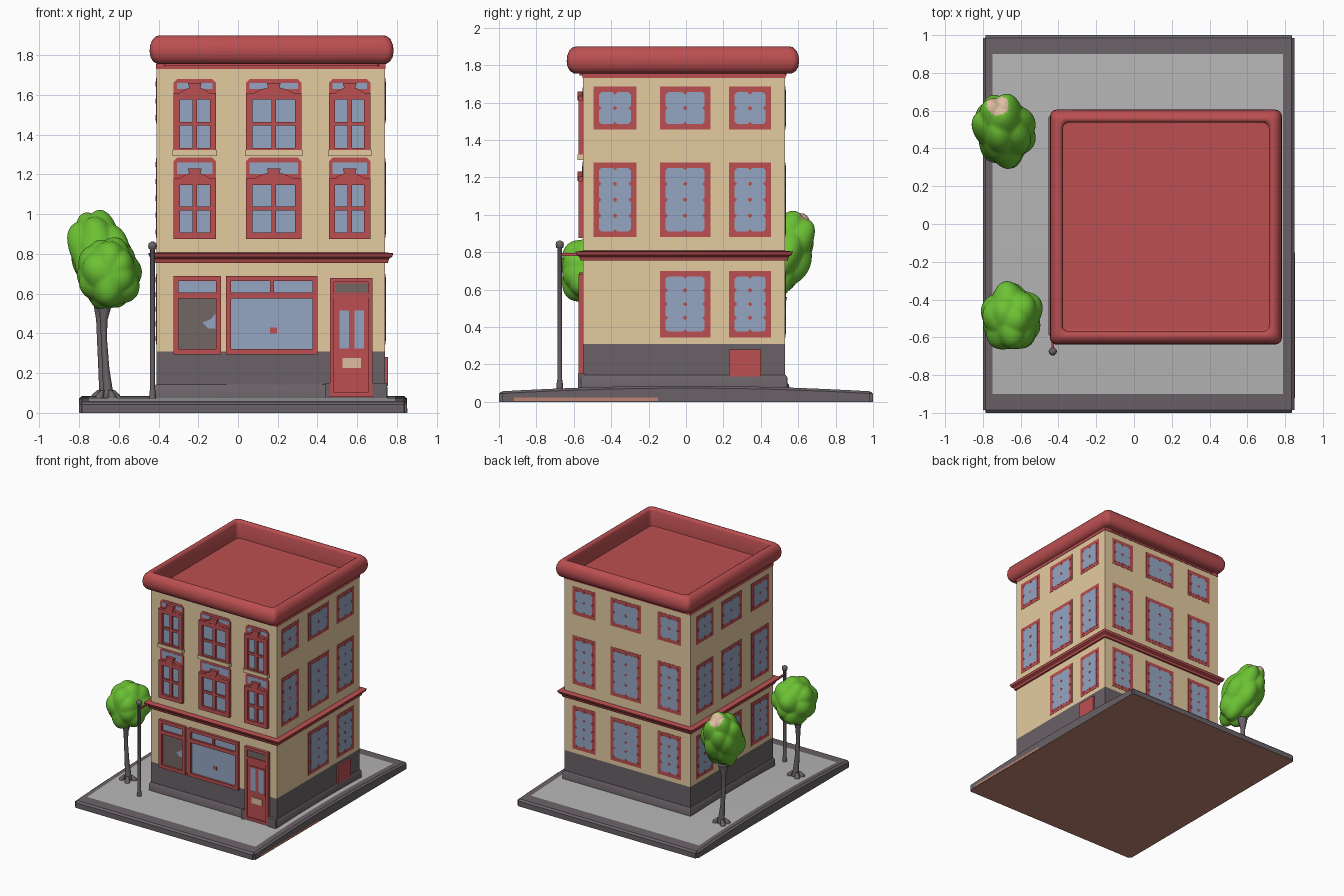
import bpy, bmesh, math, random
from mathutils import Vector

if "Cube" in bpy.data.objects:
    bpy.data.objects.remove(bpy.data.objects["Cube"])

random.seed(7)


def mat(name, r, g, b):
    m = bpy.data.materials.new(name)
    lin = [((c / 255 + 0.055) / 1.055) ** 2.4 for c in (r, g, b)]
    m.diffuse_color = (*lin, 1)
    m.use_nodes = True
    m.node_tree.nodes["Principled BSDF"].inputs["Base Color"].default_value = m.diffuse_color
    return m


RED = mat("brick_red", 188, 79, 81)
TAN = mat("tan_wall", 229, 203, 160)
DARK = mat("dark_grey", 106, 98, 104)
GREY = mat("pavement_grey", 181, 181, 181)
BLUE = mat("glass_blue", 148, 166, 194)
GREEN = mat("leaf_green", 108, 194, 52)
BROWN = mat("clay_brown", 190, 130, 112)
PALE = mat("pale_tip", 222, 190, 160)
DUSK = mat("dusky_glass", 114, 102, 100)

X0, X1, Y0, Y1 = -0.41, 0.74, -0.55, 0.53      # wall rectangle


def finish(name, bm, mats, smooth=None):
    bmesh.ops.recalc_face_normals(bm, faces=bm.faces)
    me = bpy.data.meshes.new(name)
    bm.to_mesh(me)
    bm.free()
    for m in mats:
        me.materials.append(m)
    ob = bpy.data.objects.new(name, me)
    bpy.context.collection.objects.link(ob)
    if smooth:
        bpy.ops.object.select_all(action='DESELECT')
        ob.select_set(True)
        bpy.context.view_layer.objects.active = ob
        bpy.ops.object.shade_smooth_by_angle(angle=math.radians(smooth))
    return ob


def on_wall(face, u, z, d):
    """Point at horizontal u, height z, and distance d out of a wall."""
    return {"front": (u, Y0 - d, z), "back": (u, Y1 + d, z),
            "right": (X1 + d, u, z), "left": (X0 - d, u, z)}[face]


def prism(bm, face, poly, d1, d0=-0.01):
    a = [bm.verts.new(on_wall(face, u, z, d0)) for u, z in poly]
    b = [bm.verts.new(on_wall(face, u, z, d1)) for u, z in poly]
    bm.faces.new(a)
    bm.faces.new(b)
    for i in range(len(a)):
        j = (i + 1) % len(a)
        bm.faces.new((a[i], a[j], b[j], b[i]))


def panel(bm, face, u0, u1, z0, z1, d1, d0=-0.01):
    prism(bm, face, [(u0, z0), (u1, z0), (u1, z1), (u0, z1)], d1, d0)


def frame(bm, u0, u1, z0, z1, w, d):
    panel(bm, "front", u0, u0 + w, z0, z1, d)
    panel(bm, "front", u1 - w, u1, z0, z1, d)
    panel(bm, "front", u0 + w, u1 - w, z0, z0 + w, d)
    panel(bm, "front", u0 + w, u1 - w, z1 - w, z1, d)


def block(name, x0, x1, y0, y1, z0, z1, m):
    bm = bmesh.new()
    bmesh.ops.create_cube(bm, size=1)
    for v in bm.verts:
        v.co = [lo + (c + 0.5) * (hi - lo) for c, lo, hi in zip(v.co, (x0, y0, z0), (x1, y1, z1))]
    return finish(name, bm, [m])


def loft(bm, rings, closed):
    rings = [[bm.verts.new(p) for p in r] for r in rings]
    n = len(rings[0])
    for k in range(len(rings) if closed else len(rings) - 1):
        a, b = rings[k], rings[(k + 1) % len(rings)]
        for i in range(n):
            j = (i + 1) % n
            bm.faces.new((a[i], a[j], b[j], b[i]))
    if not closed:
        bm.faces.new(rings[0])
        bm.faces.new(rings[-1])


def moulding(name, rect, profile, r, m, smooth=40):
    """Sweep a closed (offset, z) profile round a rectangle with rounded corners."""
    x0, x1, y0, y1 = rect
    rings = []
    for o, z in profile:
        ring = []
        for cx, cy, a0 in ((x1 + o - r, y1 + o - r, 0), (x0 - o + r, y1 + o - r, 90),
                           (x0 - o + r, y0 - o + r, 180), (x1 + o - r, y0 - o + r, 270)):
            for k in range(5):
                a = math.radians(a0 + 22.5 * k)
                ring.append((cx + r * math.cos(a), cy + r * math.sin(a), z))
        rings.append(ring)
    bm = bmesh.new()
    loft(bm, rings, True)
    return finish(name, bm, [m], smooth)


def tube(bm, path, n=12):
    """Upright tube through (x, y, z, radius) stations."""
    loft(bm, [[(x + r * math.cos(2 * math.pi * i / n), y + r * math.sin(2 * math.pi * i / n), z)
               for i in range(n)] for x, y, z, r in path], False)


# Ground slab: gently domed, dark kerb around light pavement, clay underside
xs = [-0.80, -0.785, -0.75, 0.79, 0.835, 0.85]
ys = [-1, -0.985, -0.9] + [-0.75 + 0.15 * i for i in range(11)] + [0.9, 0.985, 1]
bm = bmesh.new()
grids = []
for top in (0, 1):
    g = [[None] * len(ys) for _ in xs]
    for i, x in enumerate(xs):
        for j, y in enumerate(ys):
            ex, ey = i in (0, 5), j in (0, len(ys) - 1)
            s = 0.985 if ex and ey else 1
            z = (0.085 - 0.03 * y * y - (0.012 if ex or ey else 0)) if top else 0
            g[i][j] = bm.verts.new((x * s, y * s, z))
    grids.append(g)
for i in range(len(xs) - 1):
    for j in range(len(ys) - 1):
        for t, g in enumerate(grids):
            f = bm.faces.new((g[i][j], g[i + 1][j], g[i + 1][j + 1], g[i][j + 1]))
            inner = i == 2 and 2 <= j <= len(ys) - 4
            f.material_index = 2 if t == 0 else (1 if inner else 0)
lo, hi = grids
rim = [(i, 0) for i in range(len(xs))] + [(len(xs) - 1, j) for j in range(1, len(ys))] \
    + [(i, len(ys) - 1) for i in range(len(xs) - 2, -1, -1)] + [(0, j) for j in range(len(ys) - 2, 0, -1)]
for (a, b), (c, d) in zip(rim, rim[1:] + rim[:1]):
    bm.faces.new((lo[a][b], lo[c][d], hi[c][d], hi[a][b]))
finish("ground_slab", bm, [DARK, GREY, BROWN])
block("slab_edge_stripe", 0.84, 0.852, -0.92, -0.15, 0.003, 0.022, BROWN)

# Building body
block("lower_wall", X0, X1, Y0, Y1, 0.05, 0.31, DARK)
block("upper_wall", X0, X1, Y0, Y1, 0.31, 1.74, TAN)
block("roof_deck", X0 - 0.003, X1 + 0.003, Y0 - 0.003, Y1 + 0.003, 1.73, 1.755, RED)
moulding("plinth", (X0, X1, Y0, Y1),
         [(-0.02, 0.06), (0.012, 0.06), (0.012, 0.13), (0.004, 0.142), (-0.02, 0.142)], 0.005, DARK)
moulding("floor_belt", (X0, X1, Y0, Y1),
         [(-0.02, 0.755), (0.014, 0.755), (0.02, 0.775), (0.035, 0.785), (0.042, 0.803), (-0.02, 0.81)],
         0.008, RED, 25)
moulding("roof_cornice", (-0.445, 0.783, -0.638, 0.605),
         [(-0.11, 1.755), (-0.04, 1.755), (-0.018, 1.768), (-0.005, 1.79), (0, 1.82), (-0.003, 1.85),
          (-0.014, 1.878), (-0.032, 1.895), (-0.05, 1.90), (-0.062, 1.893), (-0.068, 1.88), (-0.068, 1.745),
          (-0.11, 1.745)], 0.035, RED)

# Front upper windows with arched hoods
COLS_X = [(-0.325, -0.11), (0.04, 0.32), (0.457, 0.667)]
red, glass, sill = bmesh.new(), bmesh.new(), bmesh.new()
for z0, z1, hood, b0, b1 in ((0.875, 1.18, 0.105, 0.022, 0.08), (1.30, 1.61, 0.07, 0.02, 0.05)):
    for u0, u1 in COLS_X:
        c, h = (u0 + u1) / 2, (u1 - u0) / 2
        zm = (z0 + z1) / 2
        frame(red, u0, u1, z0, z1, 0.032, 0.025)
        panel(red, "front", c - 0.012, c + 0.012, z0, z1, 0.02)
        panel(red, "front", u0, u1, zm - 0.01, zm + 0.01, 0.019)
        panel(glass, "front", u0 + 0.01, u1 - 0.01, z0 + 0.01, z1 - 0.01, 0.005)
        top = z1 + hood
        prism(red, "front", [(u0, z1), (u1, z1), (u1, top - 0.02), (u1 - 0.02, top), (u0 + 0.02, top),
                             (u0, top - 0.02)], 0.004)
        panel(glass, "front", u0 + 0.018, u1 - 0.018, z1 + b0, z1 + b1, 0.006)
        arc = [(c + t / 4 * h * 0.7, z1 + 0.03 * (1 - (t / 4) ** 2)) for t in range(4, -5, -1)]
        prism(red, "front", [(c - h * 0.7, z1 - 0.015), (c + h * 0.7, z1 - 0.015)] + arc, 0.024)
        prism(red, "front", [(c - 0.02, z1), (c + 0.02, z1), (c + 0.035, z1 + 0.05), (c - 0.035, z1 + 0.05)], 0.03)
        if z0 > 1:
            panel(sill, "front", u0 - 0.005, u1 + 0.005, z0 - 0.008, z0 + 0.022, 0.03)
finish("front_window_frames", red, [RED])
finish("front_window_glass", glass, [BLUE])
finish("top_window_sills", sill, [TAN])

# Shop windows
red, glass, dusk = bmesh.new(), bmesh.new(), bmesh.new()
for u0, u1 in ((-0.325, -0.085), (-0.06, 0.40)):
    frame(red, u0, u1, 0.295, 0.69, 0.026, 0.022)
    panel(red, "front", u0, u1, 0.575, 0.605, 0.02)
    panel(glass, "front", u0 + 0.01, u1 - 0.01, 0.59, 0.68, 0.005)
panel(red, "front", 0.16, 0.18, 0.59, 0.68, 0.018)
panel(red, "front", 0.16, 0.195, 0.40, 0.43, 0.007)
panel(glass, "front", -0.05, 0.39, 0.305, 0.59, 0.005)
panel(dusk, "front", -0.315, -0.095, 0.305, 0.59, 0.005)
prism(glass, "front", [(-0.18, 0.455), (-0.15, 0.425), (-0.112, 0.425), (-0.112, 0.50), (-0.14, 0.47)], 0.007)
finish("shop_window_frames", red, [RED])
finish("shop_window_glass", glass, [BLUE])
finish("shop_dusky_pane", dusk, [DUSK])

# Door with transom, twin panes, letter plate and side pedestals
red, glass, dusk, plate, ped = (bmesh.new() for _ in range(5))
panel(red, "front", 0.47, 0.67, 0.085, 0.675, 0.015)
frame(red, 0.462, 0.677, 0.08, 0.68, 0.022, 0.026)
panel(red, "front", 0.47, 0.67, 0.58, 0.60, 0.022)
panel(dusk, "front", 0.49, 0.65, 0.605, 0.652, 0.018)
for u0 in (0.508, 0.582):
    frame(red, u0 - 0.01, u0 + 0.065, 0.31, 0.53, 0.014, 0.02)
    panel(glass, "front", u0, u0 + 0.055, 0.32, 0.52, 0.018)
panel(plate, "front", 0.525, 0.62, 0.225, 0.275, 0.021)
for u0, u1 in ((0.437, 0.462), (0.677, 0.75)):
    panel(ped, "front", u0, u1, 0.06, 0.15, 0.028)
finish("front_door", red, [RED])
finish("door_panes", glass, [BLUE])
finish("door_transom", dusk, [DUSK])
finish("door_letter_plate", plate, [PALE])
finish("door_pedestals", ped, [DARK])

# Painted windows on the other three walls
COLS_Y = [(-0.495, -0.265), (-0.14, 0.13), (0.23, 0.455)]
ROWS = [(0.345, 0.70, 4), (0.88, 1.28, 4), (1.455, 1.685, 2)]
for face in ("right", "back", "left"):
    red, glass = bmesh.new(), bmesh.new()
    for k, (u0, u1) in enumerate(COLS_X if face == "back" else COLS_Y):
        for r, (z0, z1, n) in enumerate(ROWS):
            if face == "right" and r == 0 and k == 0:
                continue
            panel(red, face, u0, u1, z0, z1, 0.002)
            a, b, c, d = u0 + 0.03, u1 - 0.03, z0 + 0.03, z1 - 0.03
            panel(glass, face, a, b, c, d, 0.0035)
            for i in range(3):              # diamonds at the pane corners
                for j in range(n + 1):
                    u, z, s = a + (b - a) * i / 2, c + (d - c) * j / n, 0.013
                    prism(red, face, [(u - s, z), (u, z - s), (u + s, z), (u, z + s)], 0.005)
    if face == "right":
        panel(red, face, 0.23, 0.40, 0.135, 0.28, 0.014)
    finish(face + "_window_surrounds", red, [RED])
    finish(face + "_window_glass", glass, [BLUE])

# Lamp post with ball top and arm to the belt
bm = bmesh.new()
px, py = -0.43, -0.675
tube(bm, [(px, py, z, r) for z, r in ((0.06, 0.018), (0.10, 0.016), (0.12, 0.013), (0.82, 0.012), (0.826, 0.019),
                                      (0.84, 0.022), (0.854, 0.019), (0.862, 0.006))])
finish("lamp_post", bm, [DARK], 50)
block("lamp_arm", px - 0.006, px + 0.006, py, Y0 - 0.03, 0.78, 0.795, RED)


# Trees: flared trunk with roots, lumpy crown
def tree(name, x, y, centre, radii, lean):
    bm = bmesh.new()
    tube(bm, [(x + 0.02, y, 0.05, 0.035), (x + 0.015, y, 0.12, 0.024), (x + 0.005, y, 0.22, 0.018),
              (x - 0.005, y, 0.38, 0.015), (x - 0.005, y, 0.47, 0.019), (x, y, 0.56, 0.04)])
    for a in (0.4, 2.4, 3.6, 5.2):
        dx, dy = math.cos(a), math.sin(a)
        tube(bm, [(x + 0.015 + dx * 0.05, y + dy * 0.05, 0.06, 0.022),
                  (x + 0.015 + dx * 0.045, y + dy * 0.045, 0.09, 0.02),
                  (x + 0.015 + dx * 0.028, y + dy * 0.028, 0.115, 0.009)], 8)
    finish(name + "_trunk", bm, [DARK], 60)
    bm = bmesh.new()
    bmesh.ops.create_icosphere(bm, subdivisions=5, radius=1)
    lumps = []
    for i in range(18):
        z = 1 - 2 * (i + 0.5) / 18
        a = i * 2.4 + random.uniform(-0.35, 0.35)
        s = math.sqrt(1 - z * z)
        lumps.append((Vector((s * math.cos(a), s * math.sin(a), z)), random.uniform(0.15, 0.27)))
    for v in bm.verts:
        n = v.co.normalized()
        k = 0.78 + max(h * math.exp(-(n.angle(p) / 0.5) ** 2) for p, h in lumps)
        dz = n.z * k * radii[2]
        v.co = (centre[0] + n.x * k * radii[0] - 0.15 * lean * dz,
                centre[1] + n.y * k * radii[1] + 0.3 * lean * dz, centre[2] + dz)
    tip = Vector((-0.72, 0.63, 0.99))
    for f in bm.faces:
        f.material_index = int((f.calc_center_median() - tip).length < 0.06)
    finish(name + "_crown", bm, [GREEN, PALE], 80)


tree("front_tree", -0.67, -0.5, (-0.65, -0.5, 0.70), (0.17, 0.20, 0.20), 0)
tree("back_tree", -0.69, 0.5, (-0.69, 0.495, 0.775), (0.17, 0.19, 0.26), 1)
